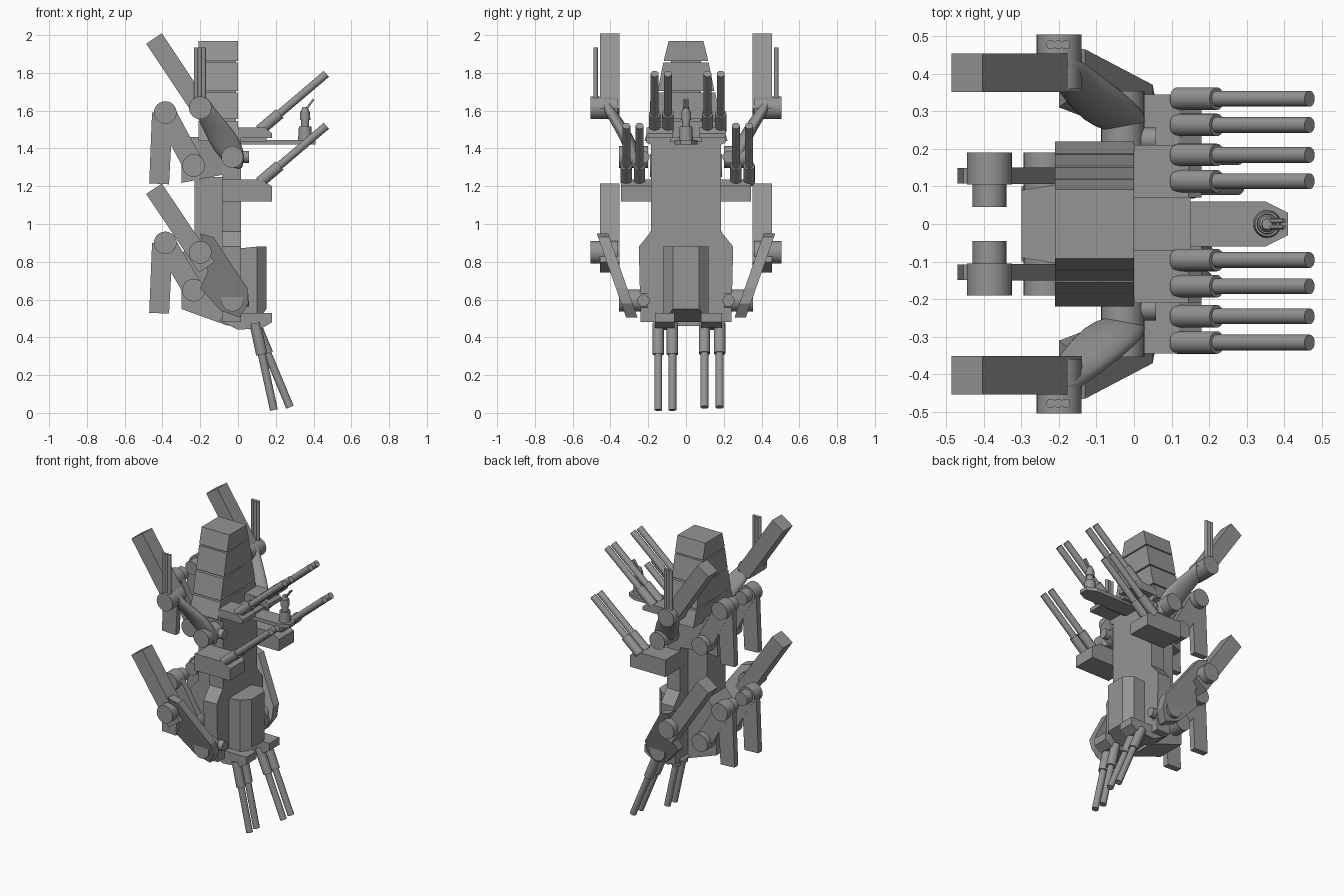
import bpy, bmesh, math
from mathutils import Vector

cube = bpy.data.objects.get("Cube")
if cube:
    bpy.data.objects.remove(cube)

grey = bpy.data.materials.new("plain grey")
grey.use_nodes = True
GREY = (0.3, 0.3, 0.3, 1)
grey.diffuse_color = GREY
grey.node_tree.nodes["Principled BSDF"].inputs["Base Color"].default_value = GREY


def finish(name, bm, smooth=False):
    bmesh.ops.recalc_face_normals(bm, faces=bm.faces)
    me = bpy.data.meshes.new(name)
    bm.to_mesh(me)
    bm.free()
    me.materials.append(grey)
    ob = bpy.data.objects.new(name, me)
    bpy.context.collection.objects.link(ob)
    if smooth:
        bpy.ops.object.select_all(action="DESELECT")
        ob.select_set(True)
        bpy.context.view_layer.objects.active = ob
        bpy.ops.object.shade_smooth_by_angle(angle=math.radians(40))
    return ob


def loft(name, rings, smooth=False):
    """Skin a list of closed point rings and cap both ends."""
    bm = bmesh.new()
    loops = [[bm.verts.new(p) for p in ring] for ring in rings]
    n = len(loops[0])
    for a, b in zip(loops, loops[1:]):
        for i in range(n):
            j = (i + 1) % n
            bm.faces.new((a[i], a[j], b[j], b[i]))
    bm.faces.new(loops[0])
    bm.faces.new(loops[-1])
    return finish(name, bm, smooth)


def prism_y(name, profile, lo, hi):
    """Extrude an x-z profile along y."""
    return loft(name, [[(x, y, z) for x, z in profile] for y in (lo, hi)])


def prism_x(name, profile, lo, hi):
    """Extrude a y-z profile along x."""
    return loft(name, [[(x, y, z) for y, z in profile] for x in (lo, hi)])


def prism_z(name, profile, lo, hi):
    """Extrude an x-y profile along z."""
    return loft(name, [[(x, y, z) for x, y in profile] for z in (lo, hi)])


def box(name, x, y, z):
    return prism_y(name, [(x[0], z[0]), (x[1], z[0]), (x[1], z[1]), (x[0], z[1])], *y)


def rod(name, start, end, *radii, sides=24):
    """Round bar between two points."""
    a, b = Vector(start), Vector(end)
    turn = (b - a).to_track_quat("Z", "Y")
    r1, r2 = radii if len(radii) == 2 else radii * 2
    rings = []
    for c, r in ((a, r1), (b, r2)):
        rings.append([c + turn @ Vector((r * math.cos(t), r * math.sin(t), 0))
                      for t in [math.tau * i / sides for i in range(sides)]])
    return loft(name, rings, True)


def gun(name, y, root, tip, sleeve=0.42):
    """Barrel with a thicker sleeve at its root."""
    a, b = Vector((root[0], y, root[1])), Vector((tip[0], y, tip[1]))
    rod(name + "_sleeve", a, a.lerp(b, sleeve), 0.03)
    rod(name + "_barrel", a, b, 0.021)


# Tower of four stacked, tapering blocks
for top, low, wide_top, wide_low in ((1.97, 1.863, 0.092, 0.118), (1.855, 1.705, 0.12, 0.15),
                                     (1.695, 1.555, 0.155, 0.185), (1.545, 1.44, 0.188, 0.22)):
    prism_x("tower_block", [(-wide_low, low), (wide_low, low), (wide_top, top), (-wide_top, top)],
            -0.21, 0)
box("tower_core", (-0.2, -0.01), (-0.08, 0.08), (1.45, 1.9))

# Torso
half = [(0.24, 0.48), (0.25, 0.88), (0.185, 0.96), (0.185, 1.42), (0.21, 1.43), (0.21, 1.46)]
prism_x("torso", half + [(-y, z) for y, z in reversed(half)], -0.085, 0.015)
prism_y("torso_back", [(-0.05, 1.25), (-0.23, 1.25), (-0.23, 0.92), (-0.3, 0.84),
                       (-0.3, 0.55), (-0.05, 0.46)], -0.1, 0.1)
back = [(-0.085, -0.185), (-0.21, -0.105), (-0.3, -0.09), (-0.3, 0.09), (-0.21, 0.105), (-0.085, 0.185)]
loft("upper_back", [[(x, y, z - 0.2 * x - 0.02 if z < 1.3 else z) for x, y in back] if z > 1.3 else
                    [(x, y, 1.26 + 0.2 * (x + 0.085)) for x, y in back] for z in (1.2, 1.46)])
plan = [(0, -0.12), (0.1, -0.12), (0.15, -0.07), (0.15, 0.07), (0.1, 0.12), (0, 0.12)]
chest = prism_z("chest_box", plan, 0.48, 0.88)
for v in chest.data.vertices:
    if v.co.z < 0.5 and v.co.x > 0.12:
        v.co.z = 0.55
    elif v.co.z > 0.8 and v.co.x < 0.05:
        v.co.z = 0.87

# Forward platform with its small turret
prism_z("platform", [(0, -0.06), (0.35, -0.06), (0.41, -0.03), (0.41, 0.03), (0.35, 0.06), (0, 0.06)],
        1.42, 1.445)
box("platform_base", (0, 0.15), (-0.085, 0.085), (1.435, 1.46))
for name, low, top, r1, r2 in (("turret_base", 1.445, 1.515, 0.037, 0.033),
                               ("turret_neck", 1.515, 1.565, 0.022, 0.022),
                               ("turret_head", 1.55, 1.595, 0.028, 0.026),
                               ("turret_cap", 1.595, 1.62, 0.022, 0.014)):
    rod(name, (0.355, 0, low), (0.355, 0, top), r1, r2)
for y in (-0.008, 0.008):
    rod("turret_gun", (0.355, y, 1.6), (0.4, y, 1.66), 0.006, sides=10)

# Hip guns, the two pairs set at different angles
for y0, y1, tip in ((-0.165, -0.06, (0.19, 0.015)), (0.08, 0.19, (0.275, 0.03))):
    prism_y("hip_mount", [(-0.1, 0.49), (0, 0.44), (0.13, 0.45), (0.18, 0.48), (0.18, 0.53), (-0.05, 0.53)],
            y0, y1)
    for y in (y0 + 0.018, y1 - 0.012):
        gun("hip_gun", y, (0.09, 0.475), tip, 0.36)

# Raised guns in four pairs
for name, ys, drop in (("upper_gun", (0.105, 0.175), 0), ("lower_gun", (0.255, 0.325), 0.275)):
    for s in (1, -1):
        for y in ys:
            gun(name, s * y + 0.009, (0.115, 1.495 - drop), (0.468, 1.795 - drop), 0.3)
for s in (1, -1):
    prism_y("upper_gun_mount", [(0, 1.455), (0.18, 1.455), (0.18, 1.48), (0.145, 1.51), (0, 1.51)],
            s * 0.07, s * 0.21)
    prism_y("lower_gun_mount", [(-0.085, 1.12), (0.18, 1.12), (0.18, 1.2), (0.12, 1.235), (-0.085, 1.235)],
            s * 0.183, s * 0.345)


def fin(s, top, low):
    """Long square slab reaching up and back from an elbow."""
    a, b = Vector(top), Vector(low)
    side = (b - a).normalized().orthogonal() * 0.05
    prism_y("fin", [a + side, b + side, b - side, a - side], s * 0.352, s * 0.455)


def rear_limb(s, knee, hip, foot):
    """Bent limb behind the torso with a disc at each joint."""
    a, b = Vector((-0.385, knee)), Vector((-0.235, hip))
    side = (b - a).normalized().orthogonal() * 0.055
    prism_y("rear_link", [a + side, b + side, b - side, a - side], s * 0.107, s * 0.15)
    prism_y("rear_strut", [(-0.455, knee), (-0.47, foot + 0.005), (-0.365, foot), (-0.345, knee)],
            s * 0.108, s * 0.149)
    rod("rear_knee", (a.x, s * 0.105, a.y), (a.x, s * 0.19, a.y), 0.06)
    rod("rear_knee_pin", (a.x, s * 0.045, a.y), (a.x, s * 0.11, a.y), 0.045)
    rod("rear_hip", (b.x, s * 0.08, b.y), (b.x, s * 0.19, b.y), 0.06)


for s in (1, -1):
    # Joints shared by upper and lower arms
    for shoulder, elbow in ((1.355, 1.615), (0.595, 0.85)):
        rod("shoulder_disc", (-0.03, s * 0.2, shoulder), (-0.03, s * 0.355, shoulder), 0.058)
        rod("shoulder_pin", (-0.05, s * 0.225, shoulder), (0.058, s * 0.225, shoulder), 0.032)
        rod("elbow_disc", (-0.2, s * 0.36, elbow), (-0.2, s * 0.505, elbow), 0.06)
    fin(s, (-0.445, 1.982), (-0.18, 1.585))
    fin(s, (-0.445, 1.187), (-0.165, 0.77))

    # Smooth upper arm built from oval rings: x, y, z, half width, half depth
    rings = []
    for x, y, z, a, b in ((0.005, 0.265, 1.29, 0.018, 0.012), (-0.02, 0.27, 1.325, 0.05, 0.03),
                          (-0.05, 0.285, 1.39, 0.083, 0.04), (-0.08, 0.315, 1.46, 0.085, 0.04),
                          (-0.13, 0.36, 1.535, 0.075, 0.038), (-0.17, 0.405, 1.6, 0.055, 0.034),
                          (-0.185, 0.425, 1.65, 0.04, 0.028), (-0.195, 0.43, 1.675, 0.02, 0.014)):
        rings.append([(x + a * math.cos(t), s * (y + b * math.sin(t)), z)
                      for t in [math.tau * i / 16 for i in range(16)]])
    arm = loft("upper_arm", rings, True)
    arm.modifiers.new("round", "SUBSURF").levels = 1

    # Slab lower arm leaning outwards with height
    outline = [(-0.2, 0.95), (-0.13, 0.93), (0.05, 0.66), (0.055, 0.58), (0.01, 0.505),
               (-0.09, 0.54), (-0.2, 0.66), (-0.16, 0.75)]
    loft("lower_arm", [[(x, s * (0.255 + 0.35 * (z - 0.5) + out), z) for x, z in outline]
                       for out in (0, 0.06)])

    # Triple aerial on the upper elbow
    for dx in (-0.02, 0, 0.02):
        rod("aerial", (-0.202 + dx, s * 0.478, 1.6), (-0.202 + dx, s * 0.478, 1.935), 0.012, sides=12)

    rear_limb(s, 1.59, 1.31, 1.21)
    rear_limb(s, 0.9, 0.65, 0.525)
